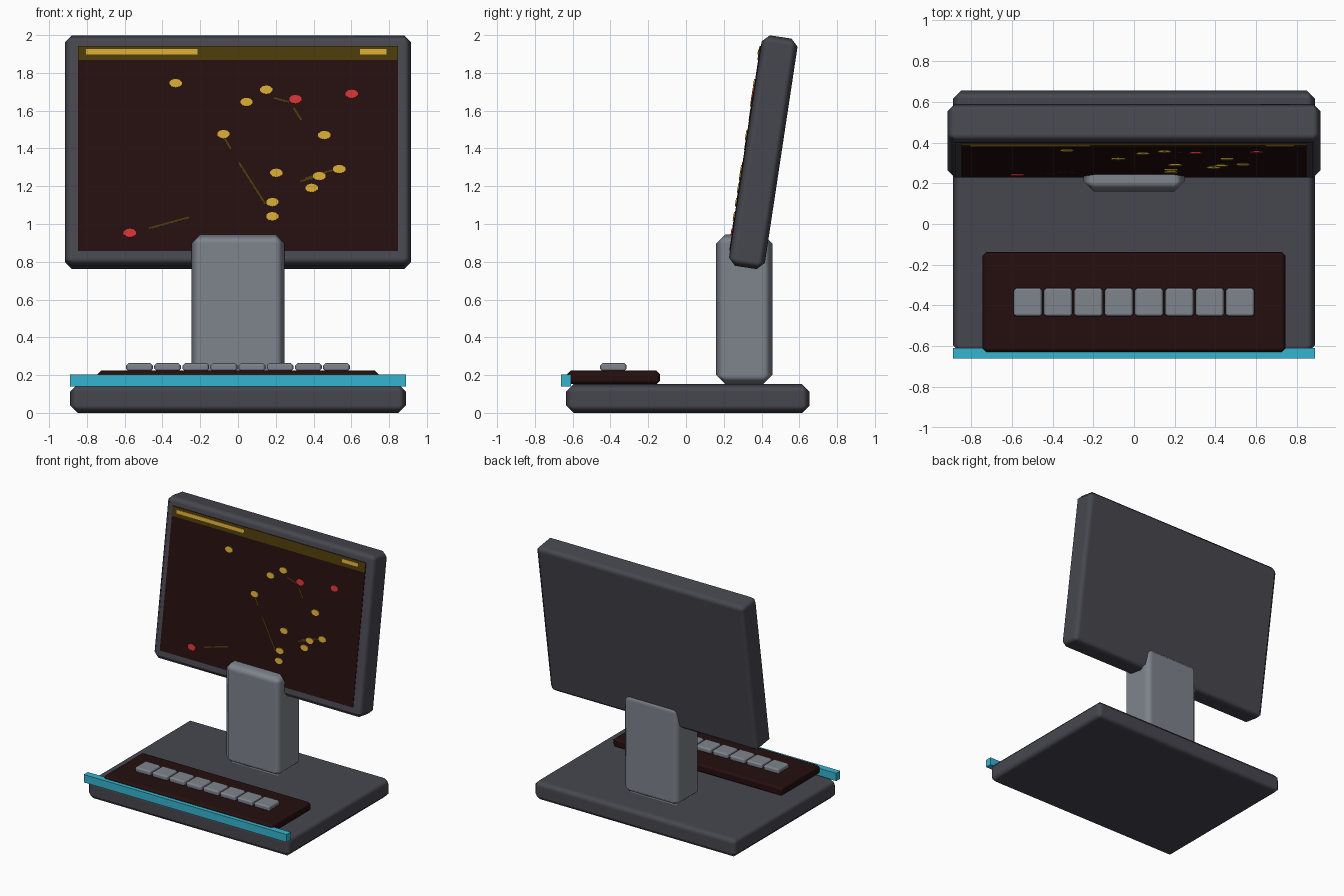
import bpy, bmesh, math
from mathutils import Matrix, Vector

if "Cube" in bpy.data.objects:
    bpy.data.objects.remove(bpy.data.objects["Cube"])


def material(name, rgb):
    m = bpy.data.materials.new(name)
    m.diffuse_color = (*rgb, 1)
    m.use_nodes = True
    m.node_tree.nodes["Principled BSDF"].inputs["Base Color"].default_value = m.diffuse_color
    return m


CASE = material("charcoal case", (0.062, 0.062, 0.078))
METAL = material("grey metal", (0.21, 0.228, 0.262))
DARK = material("dark maroon", (0.018, 0.0045, 0.0045))
CYAN = material("cyan trim", (0.036, 0.46, 0.63))
AMBER = material("amber", (0.67, 0.39, 0.035))
DIM = material("dim amber", (0.07, 0.042, 0.003))
RED = material("signal red", (0.67, 0.032, 0.032))


def finish(name, bm, mat, matrix=Matrix()):
    me = bpy.data.meshes.new(name)
    bmesh.ops.recalc_face_normals(bm, faces=bm.faces)
    bm.to_mesh(me)
    bm.free()
    me.materials.append(mat)
    ob = bpy.data.objects.new(name, me)
    bpy.context.collection.objects.link(ob)
    ob.matrix_world = matrix
    return ob


def add_box(bm, lo, hi, turn=Matrix()):
    lo, hi = Vector(lo), Vector(hi)
    mat = Matrix.Translation((lo + hi) / 2) @ turn @ Matrix.Diagonal((*(hi - lo), 1))
    bmesh.ops.create_cube(bm, size=1, matrix=mat)


def box(name, lo, hi, mat, bevel=0.0, matrix=Matrix()):
    bm = bmesh.new()
    add_box(bm, lo, hi)
    ob = finish(name, bm, mat, matrix)
    if bevel:
        for p in ob.data.polygons:
            p.use_smooth = True
        b = ob.modifiers.new("chamfer", "BEVEL")
        b.width, b.segments, b.harden_normals = bevel, 1, True
    return ob


# Base, front trim, stand
box("base", (-0.89, -0.635, 0), (0.89, 0.655, 0.152), CASE, 0.04)
box("front_trim", (-0.89, -0.661, 0.14), (0.89, -0.61, 0.202), CYAN)
box("stand", (-0.247, 0.16, 0.152), (0.247, 0.457, 0.945), METAL, 0.048)

# Keyboard with a row of eight keys
box("keyboard", (-0.745, -0.63, 0.152), (0.745, -0.137, 0.224), DARK, 0.02)
for i in range(8):
    x = (i - 3.5) * 0.149
    box(f"key_{i + 1}", (x - 0.071, -0.455, 0.22), (x + 0.071, -0.314, 0.264), METAL, 0.014)

# Tilted monitor
TILT = math.radians(8.6)
ZC = 1.38
M = Matrix.Translation((0, 0.409, ZC)) @ Matrix.Rotation(-TILT, 4, "X")
box("monitor", (-0.917, -0.096, -0.617), (0.917, 0.096, 0.617), CASE, 0.038, M)
FRONT = -0.1


def local_z(z):
    """World height on the screen face -> height in the monitor's frame."""
    return (z - ZC - 0.015) / math.cos(TILT)


def plate(name, x0, x1, z0, z1, y, mat):
    box(name, (x0, y - 0.004, local_z(z0)), (x1, y, local_z(z1)), mat, 0, M)


plate("screen", -0.847, 0.847, 0.857, 1.942, FRONT + 0.004, DARK)
plate("header_bar", -0.847, 0.847, 1.868, 1.942, FRONT, DIM)
plate("header_line_left", -0.805, -0.215, 1.897, 1.924, FRONT - 0.004, AMBER)
plate("header_line_right", 0.647, 0.785, 1.897, 1.924, FRONT - 0.004, AMBER)


# Dots on the screen
def dots(name, points, mat):
    bm = bmesh.new()
    for x, z in points:
        m = (Matrix.Translation((x, FRONT - 0.003, local_z(z)))
             @ Matrix.Diagonal((0.034, 1, 0.023, 1)) @ Matrix.Rotation(math.pi / 2, 4, "X"))
        bmesh.ops.create_cone(bm, cap_ends=True, segments=10, radius1=1, radius2=1,
                              depth=0.006, matrix=m)
    finish(name, bm, mat, M)


dots("amber_dots", [(-.33, 1.745), (.15, 1.71), (.045, 1.645), (-.077, 1.475), (.457, 1.47),
                    (.203, 1.27), (.536, 1.29), (.43, 1.253), (.39, 1.19), (.182, 1.115),
                    (.182, 1.04)], AMBER)
dots("red_dots", [(.304, 1.66), (.602, 1.688), (-.573, .952)], RED)

# Faint trails between the dots
bm = bmesh.new()
for x0, z0, x1, z1 in [(-.075, 1.46, -.037, 1.395), (.005, 1.325, .145, 1.105),
                       (-.47, .977, -.26, 1.035), (.19, 1.667, .27, 1.645),
                       (.295, 1.615, .335, 1.55), (.33, 1.225, .4, 1.245),
                       (.355, 1.24, .5, 1.285)]:
    a, b = Vector((x0, 0, local_z(z0))), Vector((x1, 0, local_z(z1)))
    d, c = b - a, (a + b) / 2 + Vector((0, FRONT - 0.001, 0))
    half = Vector((d.length / 2, 0.001, 0.005))
    add_box(bm, c - half, c + half, Matrix.Rotation(-math.atan2(d.z, d.x), 4, "Y"))
finish("screen_trails", bm, DIM, M)
